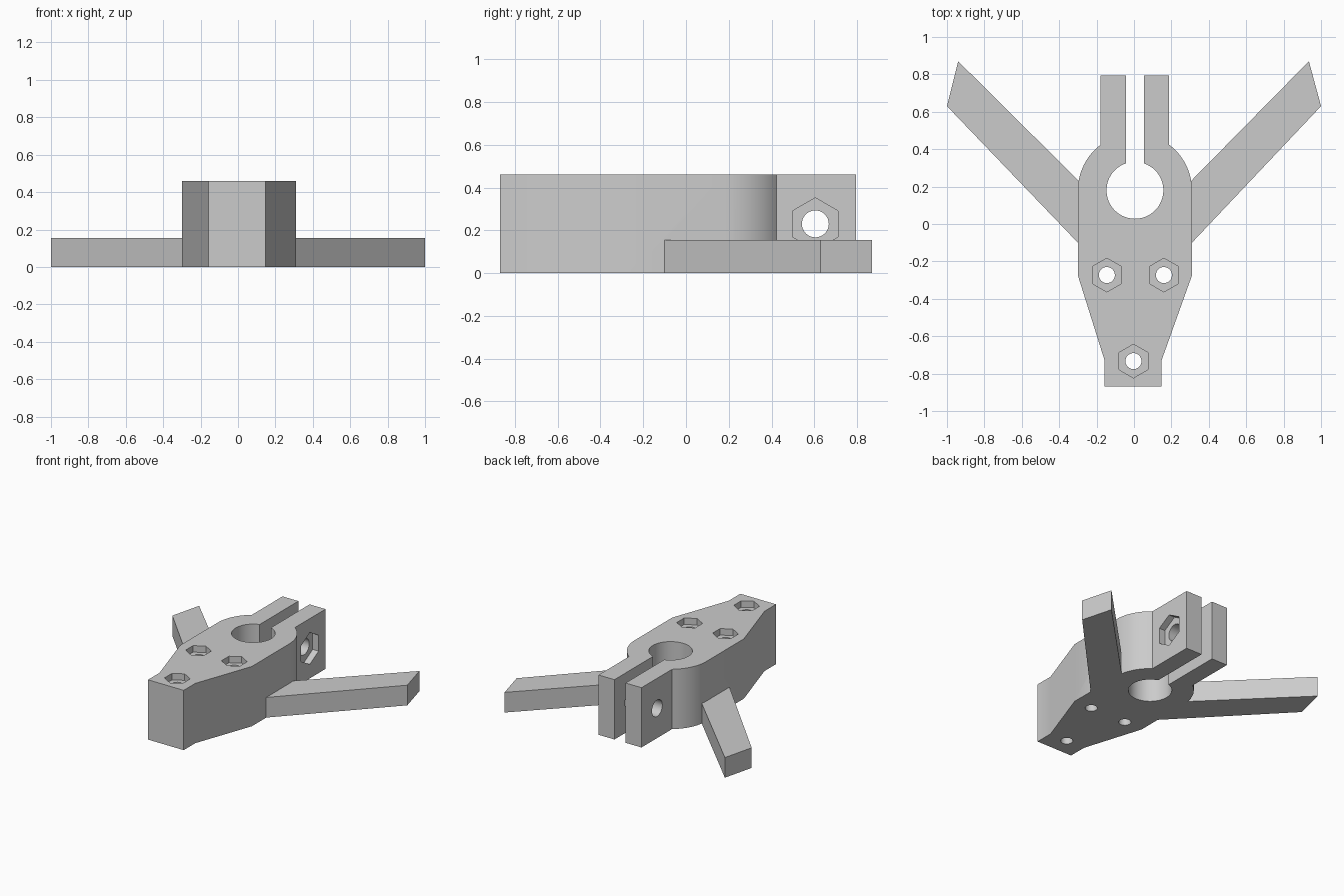
import bpy, bmesh
from math import sin, cos, acos, radians, pi
from mathutils import Matrix

if "Cube" in bpy.data.objects:
    bpy.data.objects.remove(bpy.data.objects["Cube"])

HEIGHT, ARM_HEIGHT = 0.46, 0.155
CX, CY = 0.005, 0.18            # clamp bore centre
R_OUT, R_BORE = 0.305, 0.152
EAR, SLOT, EAR_Y = 0.183, 0.0475, 0.795


def arc(cx, cy, r, a0, a1, n):
    """n + 1 points along an arc, angles in radians."""
    return [(cx + r * cos(a0 + (a1 - a0) * i / n),
             cy + r * sin(a0 + (a1 - a0) * i / n)) for i in range(n + 1)]


def ngon(cx, cy, r, n, start=0.0):
    return arc(cx, cy, r, start, start + 2 * pi, n)[:-1]


def prism(name, profile, z0, z1, matrix=None):
    """Closed solid from a 2D outline, optionally moved by a matrix."""
    bm = bmesh.new()
    face = bm.faces.new([bm.verts.new((x, y, z0)) for x, y in profile])
    new = bmesh.ops.extrude_face_region(bm, geom=[face])["geom"]
    verts = [v for v in new if isinstance(v, bmesh.types.BMVert)]
    bmesh.ops.translate(bm, verts=verts, vec=(0, 0, z1 - z0))
    if matrix:
        bm.transform(matrix)
    bmesh.ops.recalc_face_normals(bm, faces=bm.faces[:])
    mesh = bpy.data.meshes.new(name)
    bm.to_mesh(mesh)
    bm.free()
    obj = bpy.data.objects.new(name, mesh)
    bpy.context.collection.objects.link(obj)
    return obj


def combine(target, tool, operation):
    """Apply a boolean and remove the tool object."""
    tool.hide_render = True
    mod = target.modifiers.new(operation.lower(), "BOOLEAN")
    mod.operation, mod.object, mod.solver = operation, tool, "EXACT"
    bpy.context.view_layer.objects.active = target
    bpy.ops.object.modifier_apply(modifier=mod.name)
    bpy.data.objects.remove(tool)


# Tapered body with split clamp ring and two ears
a_ear, a_slot = acos(EAR / R_OUT), acos(SLOT / R_BORE)
outline = [(-0.157, -0.87), (0.147, -0.87), (0.147, -0.73), (0.31, -0.275)]
outline += arc(CX, CY, R_OUT, 0, a_ear, 12)
outline += [(CX + EAR, EAR_Y), (CX + SLOT, EAR_Y)]
outline += arc(CX, CY, R_BORE, a_slot, -pi - a_slot, 48)
outline += [(CX - SLOT, EAR_Y), (CX - EAR, EAR_Y)]
outline += arc(CX, CY, R_OUT, pi - a_ear, pi, 12)
outline += [(-0.30, -0.275), (-0.157, -0.73)]
body = prism("clamp_body", outline, 0, HEIGHT)

# Low diagonal arms, left and right
for side, wall, tip in ((-1, -0.30, -0.94), (1, 0.31, 0.935)):
    root = wall - side * 0.03
    arm = prism("arm", [(side, 0.63), (tip, 0.87), (wall, 0.235),
                        (root, 0.205), (root, -0.07), (wall, -0.10)],
                0, ARM_HEIGHT)
    combine(body, arm, "UNION")

# Vertical screw holes with hexagonal nut pockets on top
for x, y in ((-0.145, -0.273), (0.16, -0.273), (-0.003, -0.733)):
    combine(body, prism("screw_hole", ngon(x, y, 0.043, 24), -0.1, 0.6), "DIFFERENCE")
    combine(body, prism("nut_pocket", ngon(x, y, 0.09, 6, pi / 2),
                        HEIGHT - 0.05, 0.6), "DIFFERENCE")

# Cross bolt through the ears, nut pocket on the right ear
sideways = Matrix.Translation((0, 0.605, 0.23)) @ Matrix.Rotation(pi / 2, 4, "Y")
combine(body, prism("bolt_hole", ngon(0, 0, 0.063, 32), -0.4, 0.4, sideways), "DIFFERENCE")
combine(body, prism("bolt_pocket", ngon(0, 0, 0.122, 6),
                    CX + EAR - 0.05, 0.4, sideways), "DIFFERENCE")

# Smooth round walls, keep corners crisp
bpy.ops.object.select_all(action="DESELECT")
body.select_set(True)
bpy.context.view_layer.objects.active = body
bpy.ops.object.shade_smooth_by_angle(angle=radians(30))
